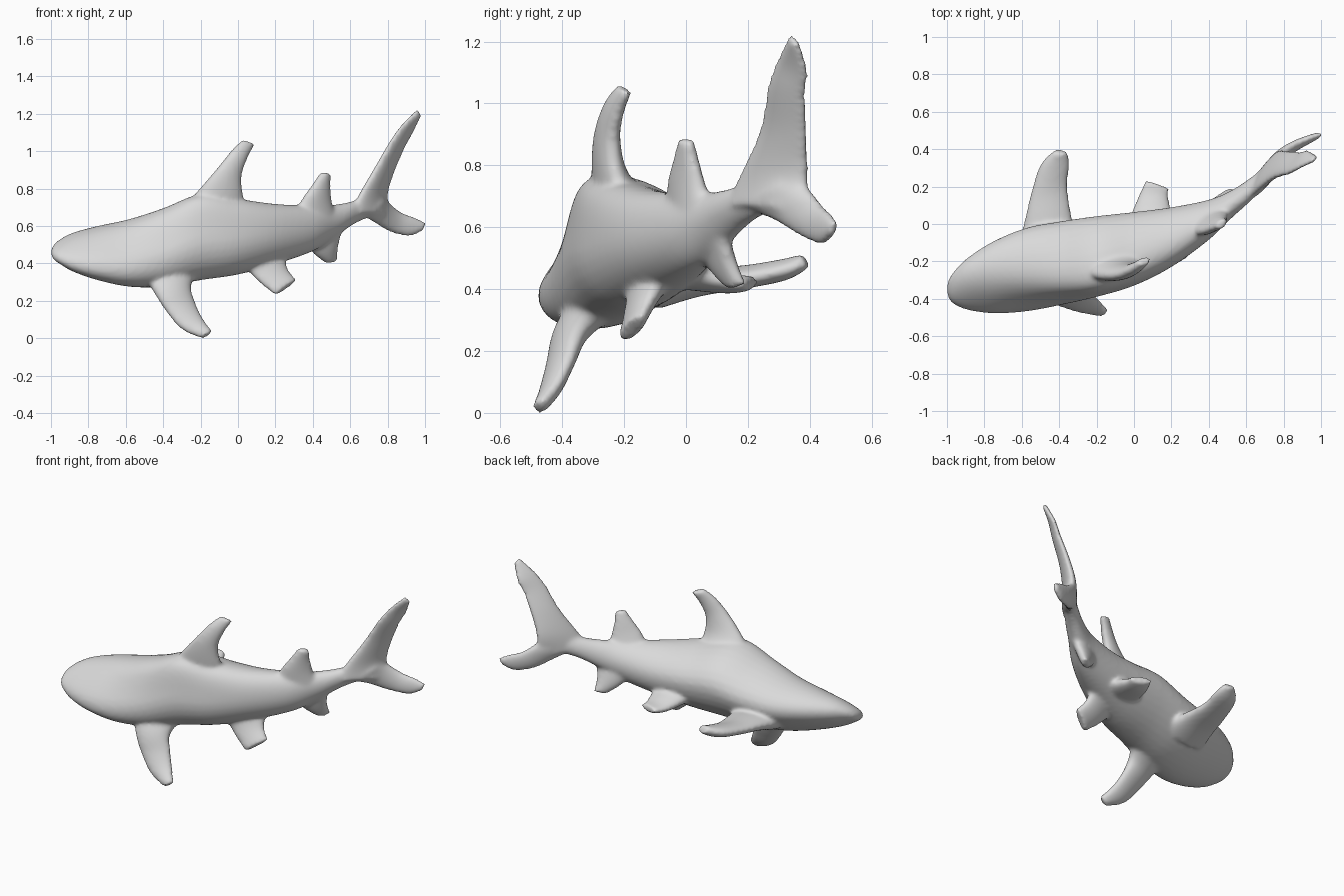
import bpy, bmesh, math
from mathutils import Vector

grey = bpy.data.materials.new("soft_grey")
grey.diffuse_color = (0.7, 0.7, 0.7, 1)

SIDES = 32
bm = bmesh.new()


def spline(rows, steps=5):
    """Catmull-Rom resampling of rows of numbers."""
    out = []
    for i in range(len(rows) - 1):
        p0, p1, p2 = rows[max(i - 1, 0)], rows[i], rows[i + 1]
        p3 = rows[min(i + 2, len(rows) - 1)]
        for s in range(steps):
            t = s / steps
            out.append([0.5 * (2 * b + (c - a) * t + (2 * a - 5 * b + 4 * c - d) * t * t
                               + (3 * b - a - 3 * c + d) * t ** 3)
                        for a, b, c, d in zip(p0, p1, p2, p3)])
    out.append(list(rows[-1]))
    return out


def skin(rings):
    """Closed tube through rings of points."""
    loops = [[bm.verts.new(p) for p in ring] for ring in rings]
    faces = [bm.faces.new(loops[0]), bm.faces.new(loops[-1])]
    for a, b in zip(loops, loops[1:]):
        for k in range(SIDES):
            m = (k + 1) % SIDES
            faces.append(bm.faces.new((a[k], a[m], b[m], b[k])))
    bmesh.ops.recalc_face_normals(bm, faces=faces)


def fin(*sections):
    """Loft of leading point, trailing point and half thickness, root to tip."""
    rows = spline([(*a, *b, t) for a, b, t in sections])
    mids = [(Vector(r[:3]) + Vector(r[3:6])) / 2 for r in rows]
    rings = []
    for i, r in enumerate(rows):
        half = (Vector(r[3:6]) - Vector(r[:3])) / 2
        span = mids[min(i + 1, len(mids) - 1)] - mids[max(i - 1, 0)]
        normal = half.cross(span).normalized() * r[6]
        rings.append([mids[i] + half * math.cos(2 * math.pi * k / SIDES)
                      + normal * math.sin(2 * math.pi * k / SIDES)
                      for k in range(SIDES)])
    skin(rings)


# Body: x, y min, y max, z min, z max, roll of the section, lean of the back
body = [
    (-1.0, -0.37, -0.325, 0.445, 0.475, 0.5, 0.0),
    (-0.985, -0.41, -0.285, 0.42, 0.50, 0.6, 0.0),
    (-0.95, -0.437, -0.235, 0.395, 0.53, 0.65, 0.1),
    (-0.88, -0.462, -0.165, 0.355, 0.565, 0.62, 0.2),
    (-0.75, -0.478, -0.08, 0.31, 0.60, 0.55, 0.3),
    (-0.58, -0.468, -0.01, 0.275, 0.637, 0.46, 0.42),
    (-0.4, -0.435, 0.02, 0.275, 0.695, 0.33, 0.52),
    (-0.2, -0.39, 0.045, 0.31, 0.77, 0.18, 0.55),
    (0.0, -0.33, 0.065, 0.34, 0.745, 0.1, 0.45),
    (0.2, -0.23, 0.09, 0.395, 0.718, 0.0, 0.25),
    (0.4, -0.085, 0.13, 0.465, 0.71, 0.0, 0.1),
    (0.52, 0.03, 0.18, 0.54, 0.715, 0.0, 0.0),
    (0.62, 0.12, 0.245, 0.61, 0.735, 0.0, 0.0),
    (0.71, 0.22, 0.315, 0.65, 0.765, 0.0, 0.0),
    (0.78, 0.32, 0.37, 0.68, 0.75, 0.0, 0.0),
]
rings = []
for x, y0, y1, z0, z1, roll, lean in spline(body):
    ring = []
    for k in range(SIDES):
        t = 2 * math.pi * k / SIDES
        up = math.sin(t + roll)
        side = math.cos(t) - lean * max(up, 0) ** 2
        ring.append((x, (y0 + y1) / 2 + (y1 - y0) / 2 * max(side, -1.01),
                     (z0 + z1) / 2 + (z1 - z0) / 2 * up))
    rings.append(ring)
skin(rings)

# Main dorsal fin
fin(((-0.34, -0.24, 0.62), (0.07, -0.14, 0.62), 0.10),
    ((-0.22, -0.275, 0.78), (0.03, -0.215, 0.75), 0.055),
    ((-0.11, -0.28, 0.91), (0.02, -0.23, 0.87), 0.038),
    ((-0.03, -0.25, 1.01), (0.05, -0.215, 0.96), 0.03),
    ((0.02, -0.21, 1.06), (0.09, -0.185, 1.035), 0.022))
# Rear dorsal fin
fin(((0.27, -0.05, 0.62), (0.53, 0.08, 0.63), 0.06),
    ((0.35, -0.05, 0.75), (0.50, 0.055, 0.73), 0.04),
    ((0.40, -0.035, 0.82), (0.492, 0.035, 0.815), 0.03),
    ((0.445, -0.02, 0.888), (0.495, 0.02, 0.88), 0.022))
# Near pectoral fin
fin(((-0.53, -0.31, 0.39), (-0.19, -0.22, 0.38), 0.075),
    ((-0.45, -0.405, 0.25), (-0.25, -0.33, 0.28), 0.052),
    ((-0.38, -0.44, 0.14), (-0.225, -0.37, 0.18), 0.038),
    ((-0.30, -0.465, 0.05), (-0.185, -0.41, 0.10), 0.032),
    ((-0.19, -0.485, 0.0), (-0.135, -0.465, 0.035), 0.022))
# Far pectoral fin
fin(((-0.62, -0.12, 0.40), (-0.30, -0.08, 0.41), 0.07),
    ((-0.585, 0.02, 0.425), (-0.335, 0.05, 0.425), 0.05),
    ((-0.555, 0.15, 0.44), (-0.355, 0.20, 0.435), 0.038),
    ((-0.505, 0.31, 0.465), (-0.345, 0.32, 0.46), 0.035),
    ((-0.43, 0.39, 0.50), (-0.355, 0.385, 0.485), 0.024))
# Near pelvic fin
fin(((-0.01, -0.16, 0.45), (0.25, -0.05, 0.47), 0.06),
    ((0.09, -0.185, 0.325), (0.265, -0.11, 0.37), 0.038),
    ((0.20, -0.21, 0.23), (0.315, -0.14, 0.31), 0.028))
# Far pelvic fin
fin(((-0.05, -0.03, 0.46), (0.22, -0.02, 0.46), 0.06),
    ((0.015, 0.13, 0.42), (0.185, 0.14, 0.42), 0.035),
    ((0.06, 0.235, 0.425), (0.19, 0.19, 0.415), 0.022))
# Anal fin
fin(((0.31, 0.03, 0.56), (0.56, 0.12, 0.59), 0.045),
    ((0.405, 0.10, 0.45), (0.535, 0.15, 0.49), 0.035),
    ((0.47, 0.14, 0.40), (0.53, 0.19, 0.415), 0.022))
# Upper tail lobe
fin(((0.60, 0.13, 0.67), (0.81, 0.39, 0.66), 0.045),
    ((0.66, 0.18, 0.78), (0.795, 0.395, 0.77), 0.036),
    ((0.74, 0.24, 0.92), (0.835, 0.39, 0.90), 0.028),
    ((0.82, 0.265, 1.06), (0.895, 0.385, 1.03), 0.022),
    ((0.88, 0.295, 1.145), (0.935, 0.395, 1.10), 0.018),
    ((0.96, 0.335, 1.225), (0.98, 0.365, 1.19), 0.014))
# Lower tail lobe
fin(((0.66, 0.20, 0.66), (0.77, 0.34, 0.76), 0.045),
    ((0.73, 0.29, 0.62), (0.81, 0.40, 0.72), 0.036),
    ((0.82, 0.38, 0.565), (0.87, 0.435, 0.675), 0.028),
    ((0.92, 0.44, 0.545), (0.95, 0.465, 0.645), 0.022),
    ((0.99, 0.47, 0.575), (1.005, 0.485, 0.62), 0.015))

mesh = bpy.data.meshes.new("shark_body")
bm.to_mesh(mesh)
bm.free()
mesh.materials.append(grey)
shark = bpy.data.objects.new("shark_body", mesh)
bpy.context.collection.objects.link(shark)

# Fuse the fins into the body with soft joins
fuse = shark.modifiers.new("fuse", 'REMESH')
fuse.mode = 'VOXEL'
fuse.voxel_size = 0.011
fuse.use_smooth_shade = True
soften = shark.modifiers.new("soften", 'SMOOTH')
soften.factor = 0.5
soften.iterations = 10
